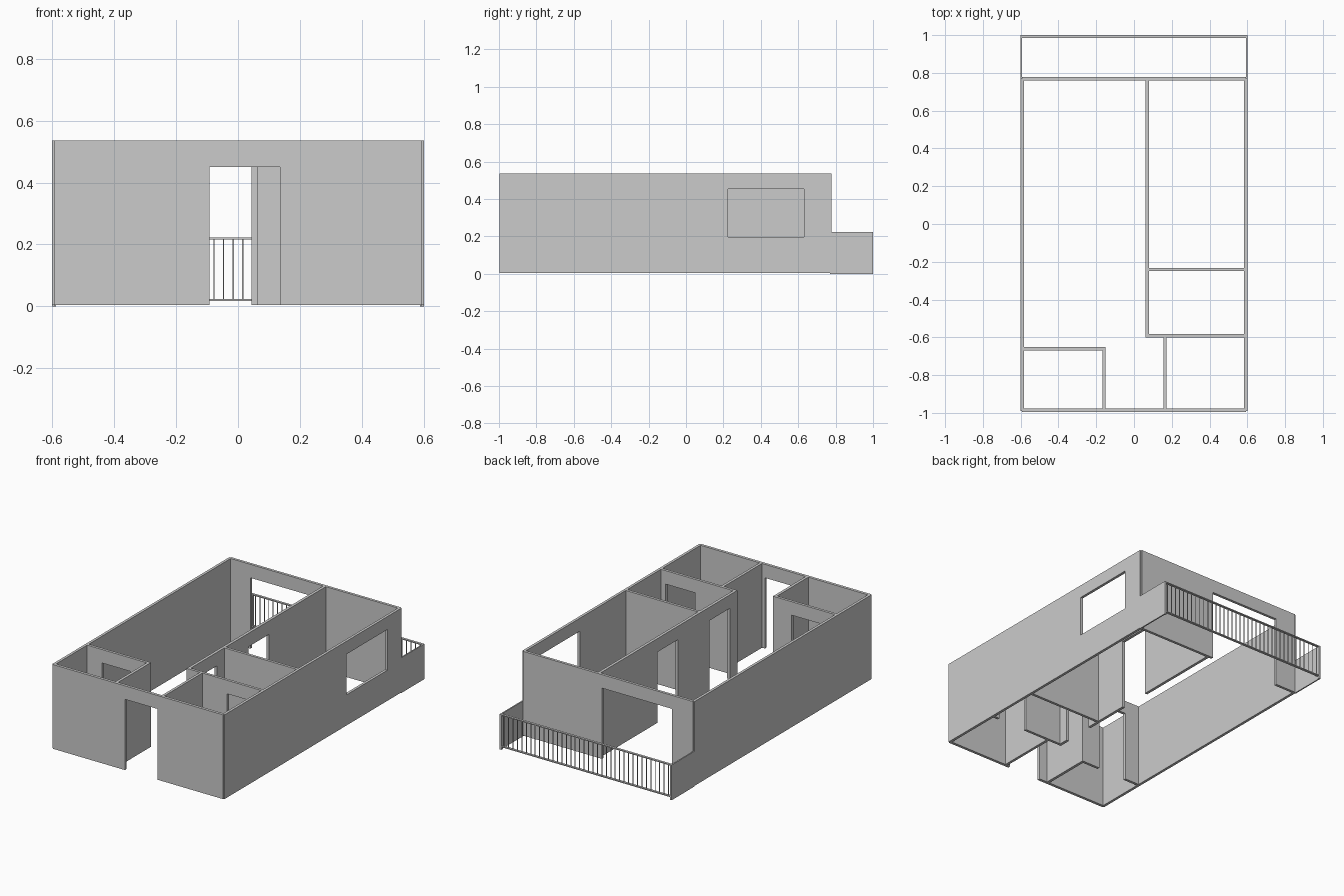
import bpy, bmesh

if "Cube" in bpy.data.objects:
    bpy.data.objects.remove(bpy.data.objects["Cube"])

Z0, TOP, DOOR_TOP = 0.004, 0.535, 0.45


def make_object(name, bm):
    bmesh.ops.recalc_face_normals(bm, faces=bm.faces[:])
    mesh = bpy.data.meshes.new(name)
    bm.to_mesh(mesh)
    bm.free()
    obj = bpy.data.objects.new(name, mesh)
    bpy.context.collection.objects.link(obj)
    return obj


def add_box(bm, x0, x1, y0, y1, z0, z1):
    verts = bmesh.ops.create_cube(bm, size=1)["verts"]
    for v in verts:
        v.co = ((x0 + x1) / 2 + v.co.x * (x1 - x0),
                (y0 + y1) / 2 + v.co.y * (y1 - y0),
                (z0 + z1) / 2 + v.co.z * (z1 - z0))


def box(name, *dims):
    bm = bmesh.new()
    add_box(bm, *dims)
    return make_object(name, bm)


def wall(name, axis, start, end, near, far, doors=()):
    """Wall elevation with door notches, extruded through its thickness."""
    outline = [(start, TOP), (start, Z0)]
    for a, b in doors:
        outline += [(a, Z0), (a, DOOR_TOP), (b, DOOR_TOP), (b, Z0)]
    outline += [(end, Z0), (end, TOP)]
    bm = bmesh.new()
    along_x = axis == "x"
    verts = [bm.verts.new((u, near, z) if along_x else (near, u, z)) for u, z in outline]
    face = bm.faces.new(verts)
    ext = bmesh.ops.extrude_face_region(bm, geom=[face])["geom"]
    shift = (0, far - near, 0) if along_x else (far - near, 0, 0)
    bmesh.ops.translate(bm, vec=shift, verts=[g for g in ext if isinstance(g, bmesh.types.BMVert)])
    return make_object(name, bm)


# Outer walls
wall("front_wall", "x", -0.592, 0.592, -0.996, -0.978, [(-0.092, 0.135)])
wall("back_wall", "x", -0.592, 0.592, 0.760, 0.777, [(-0.445, 0.043)])
wall("left_wall", "y", -0.99, 0.77, -0.6, -0.583)
right = wall("right_wall", "y", -0.99, 0.77, 0.583, 0.6)

# Bedroom window opening
cutter = box("window_cutter", 0.5, 0.7, 0.225, 0.63, 0.197, 0.453)
cutter.hide_render = True
cutter.hide_set(True)
mod = right.modifiers.new("window", "BOOLEAN")
mod.object = cutter
mod.operation = "DIFFERENCE"
mod.solver = "EXACT"

# Inner walls
wall("hall_wall", "y", -0.6, 0.760, 0.062, 0.08, [(-0.525, -0.325), (-0.01, 0.195)])
wall("bedroom_wall", "x", 0.08, 0.583, -0.25, -0.233)
wall("bathroom_wall", "x", 0.08, 0.583, -0.6, -0.583, [(0.345, 0.55)])
wall("entry_right_wall", "y", -0.978, -0.6, 0.155, 0.172)
wall("entry_left_wall", "y", -0.978, -0.652, -0.168, -0.15)
wall("front_room_wall", "x", -0.583, -0.168, -0.669, -0.652, [(-0.48, -0.28)])

# Balcony side panels and end posts
for side, s in (("left", -1), ("right", 1)):
    xs = sorted((s * 0.592, s * 0.6))
    box(f"balcony_{side}_panel", *xs, 0.77, 0.985, 0, 0.222)
    xs = sorted((s * 0.588, s * 0.6))
    box(f"balcony_{side}_post", *xs, 0.985, 1.0, 0, 0.222)

# Balcony railing
box("railing_top", -0.588, 0.588, 0.985, 1.0, 0.216, 0.222)
box("railing_bottom", -0.588, 0.588, 0.985, 1.0, 0.017, 0.023)
bm = bmesh.new()
for i in range(38):
    x = (i - 18.5) * 0.031
    add_box(bm, x - 0.002, x + 0.002, 0.9905, 0.9945, 0.023, 0.216)
make_object("railing_bars", bm)
